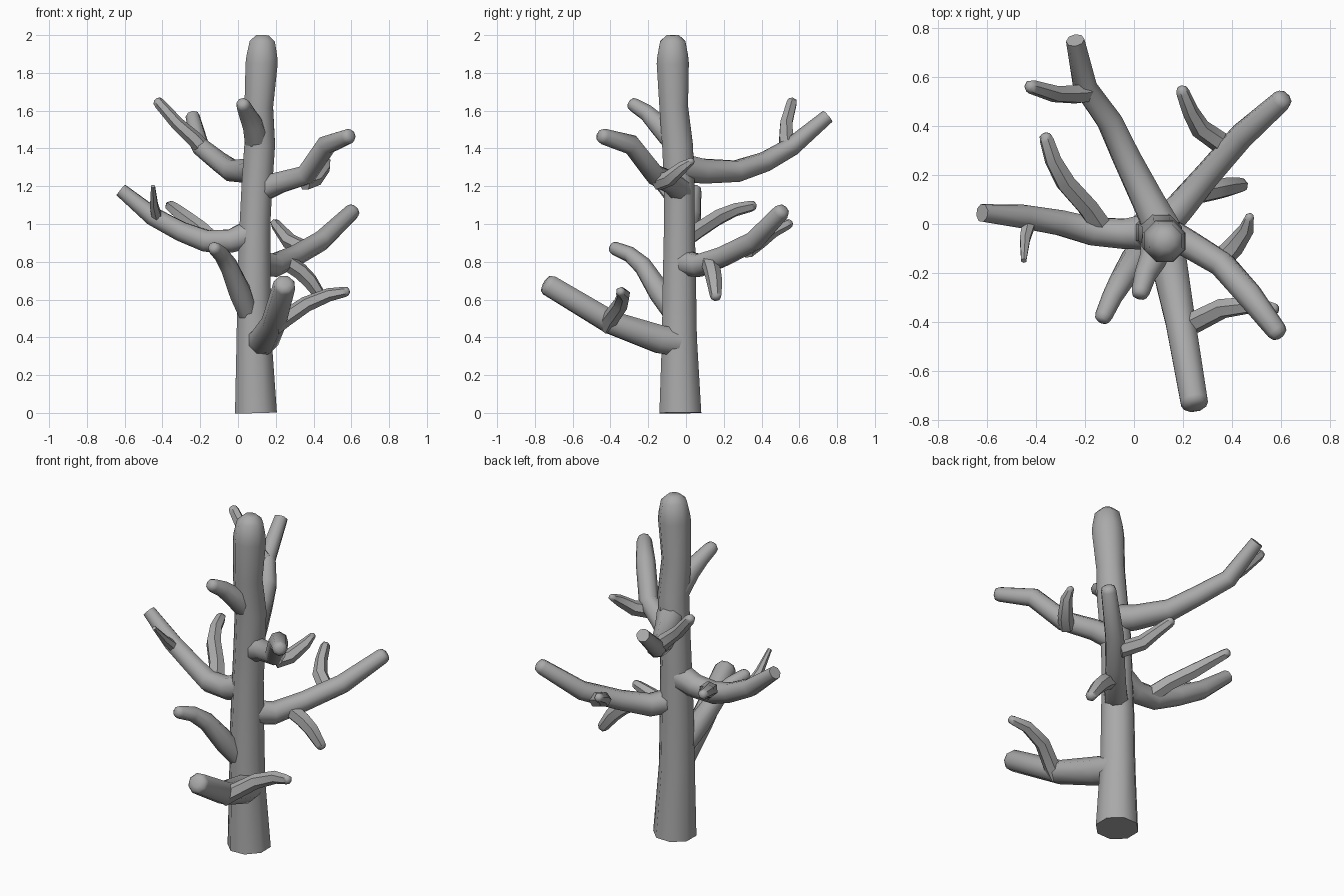
import bpy, bmesh, math
from mathutils import Vector

cube = bpy.data.objects.get("Cube")
if cube:
    bpy.data.objects.remove(cube)

bark = bpy.data.materials.new("grey_bark")
bark.use_nodes = True
GREY = (0.4, 0.4, 0.4, 1)
bark.diffuse_color = GREY
bark.node_tree.nodes["Principled BSDF"].inputs["Base Color"].default_value = GREY


def limb(name, path, sides=8, tip=0.03):
    """Tapered tube through (x, y, z, radius) points; tip is the length of the rounded end."""
    pts = [Vector(p[:3]) for p in path]
    radii = [p[3] for p in path]
    if tip:
        end = (pts[-1] - pts[-2]).normalized()
        r = radii[-1]
        last = pts[-1].copy()
        pts[-1] = last - end * tip
        pts += [last - end * tip * 0.3, last]
        radii += [r * 0.82, r * 0.4]
    bm = bmesh.new()
    rings, side = [], None
    for i, p in enumerate(pts):
        before = (p - pts[i - 1]).normalized() if i else Vector()
        after = (pts[i + 1] - p).normalized() if i < len(pts) - 1 else Vector()
        axis = (before + after).normalized()
        if side is None:
            side = axis.orthogonal()
        side = (side - axis * side.dot(axis)).normalized()
        other = axis.cross(side)
        ring = []
        for k in range(sides):
            a = math.tau * (k + 0.5) / sides
            ring.append(bm.verts.new(p + (side * math.cos(a) + other * math.sin(a)) * radii[i]))
        rings.append(ring)
    for lo, hi in zip(rings, rings[1:]):
        for k in range(sides):
            n = (k + 1) % sides
            bm.faces.new((lo[k], lo[n], hi[n], hi[k]))
    bm.faces.new(rings[0][::-1])
    bm.faces.new(rings[-1])
    mesh = bpy.data.meshes.new(name)
    bm.to_mesh(mesh)
    bm.free()
    mesh.materials.append(bark)
    obj = bpy.data.objects.new(name, mesh)
    bpy.context.collection.objects.link(obj)
    bpy.ops.object.select_all(action='DESELECT')
    obj.select_set(True)
    bpy.context.view_layer.objects.active = obj
    bpy.ops.object.shade_smooth_by_angle(angle=math.radians(55))
    return obj


# Trunk
limb("trunk", [(.095, -.03, 0, .12), (.085, -.035, .4, .1), (.085, -.035, .7, .095),
               (.09, -.035, 1, .088), (.1, -.035, 1.2, .088), (.115, -.045, 1.42, .088),
               (.11, -.065, 1.62, .082), (.125, -.07, 1.85, .092), (.13, -.07, 2, .088)], tip=.11)

# Low front branch and its twig
limb("low_front_branch", [(.1, -.02, .37, .08), (.14, -.14, .39, .08), (.19, -.4, .48, .066),
                          (.25, -.75, .69, .06)])
limb("low_front_twig", [(.19, -.42, .46, .05), (.25, -.4, .5, .045), (.36, -.345, .575, .042),
                        (.48, -.33, .625, .036), (.59, -.35, .645, .028)], sides=6)

# Short left-front branch
limb("short_front_branch", [(.07, -.04, .48, .05), (.01, -.14, .64, .062), (-.05, -.23, .78, .05),
                            (-.09, -.3, .84, .042), (-.135, -.4, .88, .036)])

# Long side branch with two twigs
limb("side_branch", [(.07, -.03, .95, .08), (-.04, -.04, .91, .066), (-.17, -.03, .91, .062),
                     (-.3, .005, .96, .056), (-.45, .03, 1.04, .052), (-.62, .045, 1.18, .038)], tip=0)
limb("side_thin_twig", [(-.43, .0, 1.04, .03), (-.445, -.06, 1.1, .024), (-.45, -.15, 1.2, .012)],
     sides=6, tip=0)
limb("side_back_twig", [(-.13, -.02, .91, .05), (-.19, .07, .97, .045), (-.28, .17, 1.035, .043),
                        (-.33, .26, 1.075, .036), (-.365, .37, 1.1, .03)], sides=6)

# High back branch and its twig
limb("back_branch", [(.12, -.03, 1.3, .08), (.06, .09, 1.28, .07), (-.03, .27, 1.28, .06),
                     (-.1, .42, 1.33, .054), (-.2, .56, 1.41, .05), (-.24, .75, 1.57, .038)], tip=0)
limb("back_twig", [(-.17, .54, 1.38, .045), (-.23, .53, 1.45, .042), (-.32, .53, 1.53, .036),
                   (-.435, .565, 1.66, .03)], sides=6)

# Back-left branch with two twigs
limb("back_left_branch", [(.09, -.04, .8, .07), (.19, .07, .78, .064), (.3, .2, .83, .056),
                          (.44, .36, .91, .054), (.62, .52, 1.08, .044)])
limb("back_left_upper_twig", [(.37, .32, .86, .045), (.27, .39, .91, .042), (.23, .46, .96, .034),
                              (.19, .56, 1.01, .028)], sides=6)
limb("back_left_lower_twig", [(.24, .12, .81, .045), (.33, .14, .75, .045), (.38, .15, .7, .042),
                              (.45, .16, .6, .032)], sides=6)

# High left branch with a twig
limb("high_left_branch", [(.12, -.03, 1.18, .07), (.22, -.08, 1.22, .06), (.36, -.165, 1.26, .056),
                          (.47, -.29, 1.42, .054), (.6, -.46, 1.47, .042)])
limb("high_left_twig", [(.35, -.15, 1.22, .045), (.41, -.09, 1.24, .042), (.46, -.02, 1.3, .032),
                        (.475, .04, 1.34, .022)], sides=6)

# Stub near the top
limb("upper_stub", [(.1, -.06, 1.44, .07), (.075, -.15, 1.53, .056), (.045, -.21, 1.59, .045),
                    (.02, -.3, 1.645, .038)])
